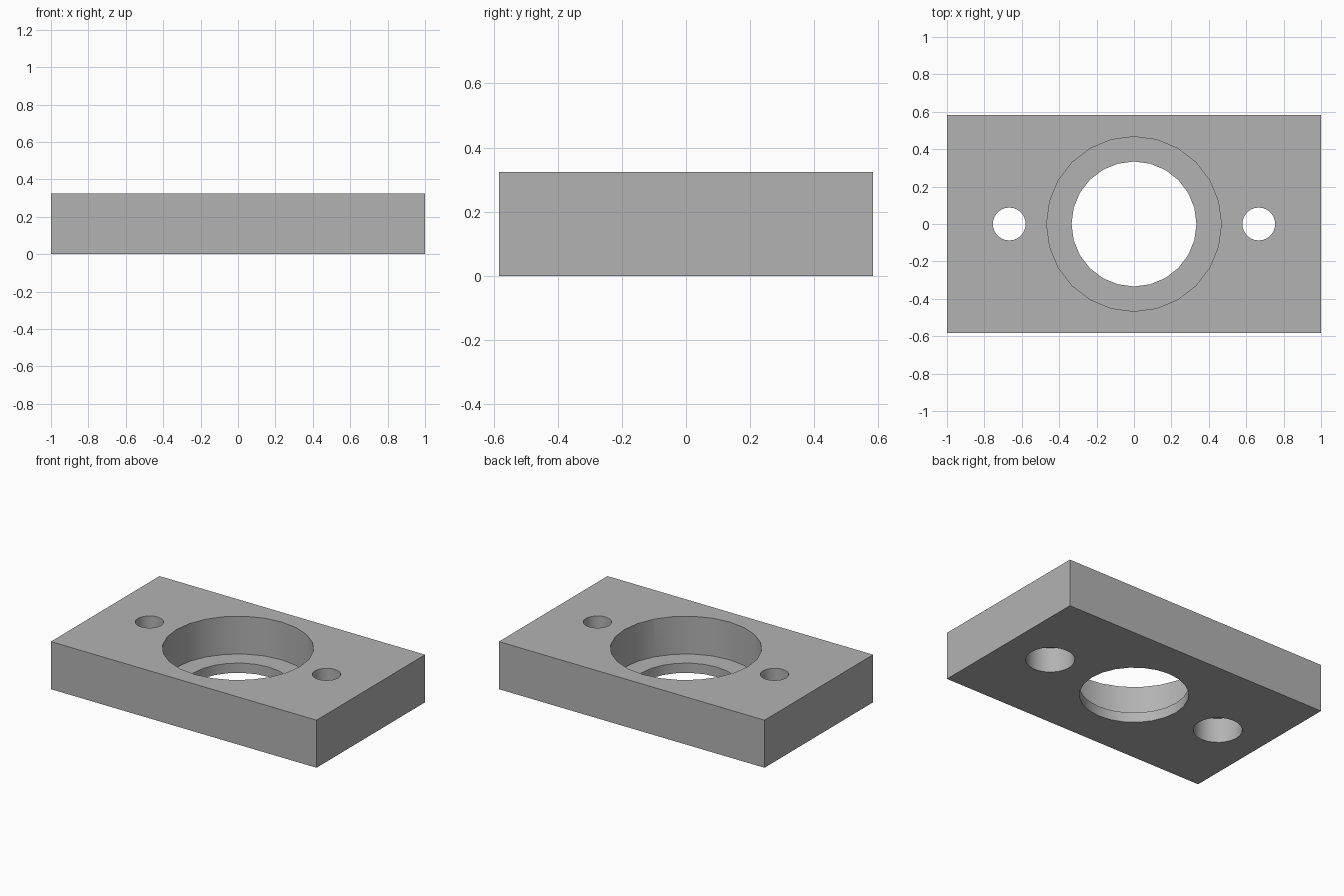
import bpy
import math

if "Cube" in bpy.data.objects:
    bpy.data.objects.remove(bpy.data.objects["Cube"], do_unlink=True)

HEIGHT = 0.324
MARGIN = 0.1      # how far cutters stick out of the block
SIDES = 24

grey = bpy.data.materials.new("plain_grey")
grey.use_nodes = True
colour = (0.45, 0.45, 0.45, 1)
grey.diffuse_color = colour
grey.node_tree.nodes["Principled BSDF"].inputs["Base Color"].default_value = colour

# Rectangular block
bpy.ops.mesh.primitive_cube_add(size=1, location=(0, 0, HEIGHT / 2))
block = bpy.context.object
block.name = "bearing_block"
block.scale = (2, 1.167, HEIGHT)
bpy.ops.object.transform_apply(location=True, rotation=False, scale=True)
block.data.materials.append(grey)


def drill(name, x, radius, bottom, top):
    """Cut a round vertical hole into the block."""
    bpy.ops.mesh.primitive_cylinder_add(vertices=SIDES, radius=radius, depth=top - bottom,
                                        location=(x, 0, (bottom + top) / 2))
    cutter = bpy.context.object
    cutter.name = name + "_cutter"
    cutter.hide_render = True
    cutter.data.materials.append(grey)
    cut = block.modifiers.new(name, "BOOLEAN")
    cut.operation = "DIFFERENCE"
    cut.solver = "EXACT"
    cut.object = cutter
    bpy.context.view_layer.objects.active = block
    bpy.ops.object.modifier_apply(modifier=cut.name)
    bpy.data.objects.remove(cutter, do_unlink=True)


# Central through bore with a wide seat open to the top
drill("centre_bore", 0, 0.334, -MARGIN, HEIGHT + MARGIN)
drill("bearing_seat", 0, 0.467, 0.067, HEIGHT + MARGIN)

# Screw holes with pockets for the heads open to the bottom
for side, x in (("left", 0.667), ("right", -0.667)):
    drill(side + "_screw_hole", x, 0.088, -MARGIN, HEIGHT + MARGIN)
    drill(side + "_screw_pocket", x, 0.15, -MARGIN, 0.168)

# Smooth hole walls, crisp edges
bpy.ops.object.select_all(action="DESELECT")
block.select_set(True)
bpy.context.view_layer.objects.active = block
bpy.ops.object.shade_smooth_by_angle(angle=math.radians(30))
